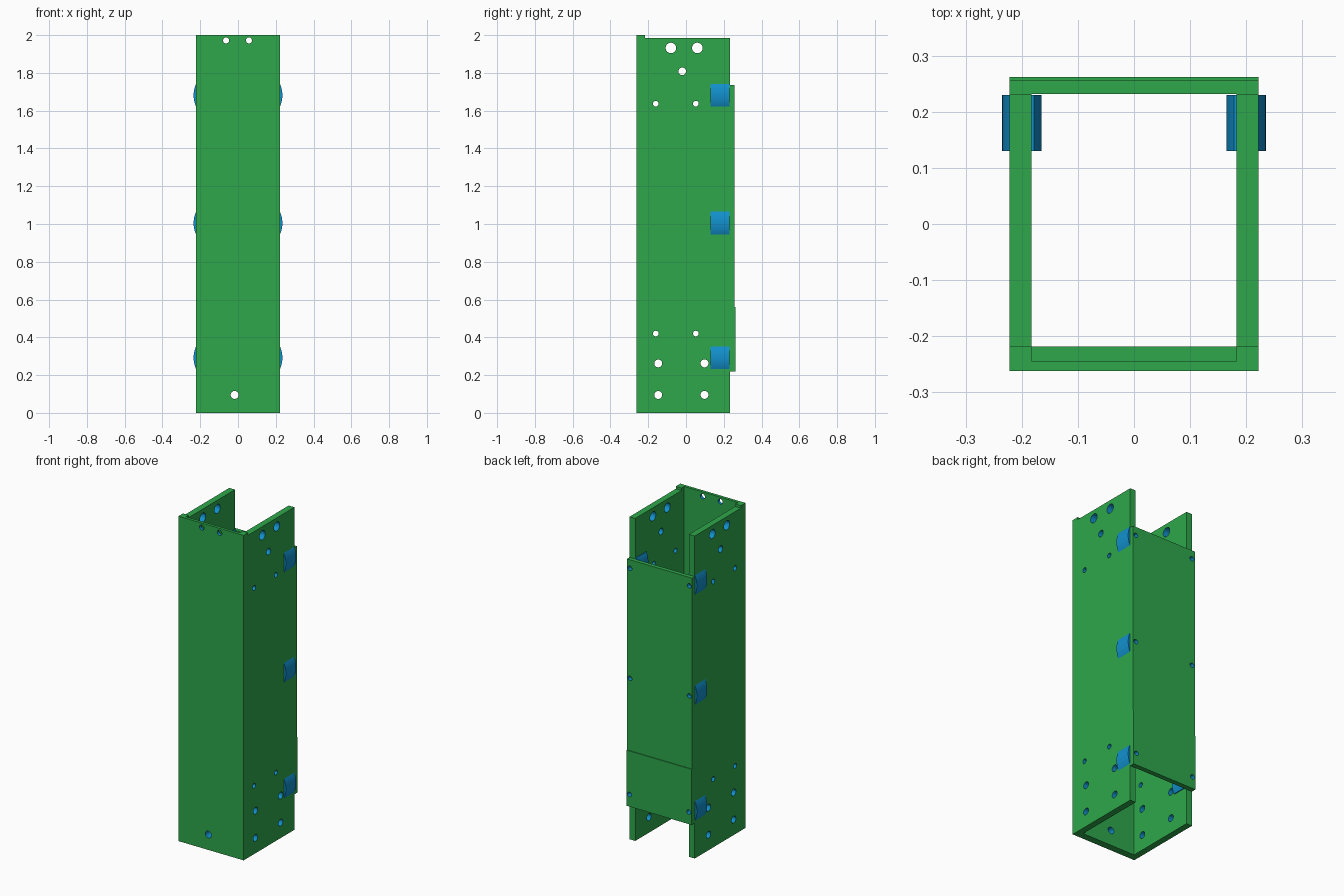
import bpy, bmesh, math
from mathutils import Matrix, Vector

cube = bpy.data.objects.get("Cube")
if cube:
    bpy.data.objects.remove(cube, do_unlink=True)


def material(name, rgb):
    m = bpy.data.materials.new(name)
    m.use_nodes = True
    m.diffuse_color = (*rgb, 1)
    m.node_tree.nodes["Principled BSDF"].inputs["Base Color"].default_value = (*rgb, 1)
    return m


GREEN = material("green", (0.027, 0.39, 0.07))
BLUE = material("blue", (0.006, 0.28, 0.61))


def finish(name, bm, mat):
    bmesh.ops.recalc_face_normals(bm, faces=bm.faces)
    mesh = bpy.data.meshes.new(name)
    bm.to_mesh(mesh)
    bm.free()
    mesh.materials.append(mat)
    ob = bpy.data.objects.new(name, mesh)
    bpy.context.scene.collection.objects.link(ob)
    return ob


def prism(name, points, vector, mat=GREEN):
    """Extrude a closed outline along a vector."""
    bm = bmesh.new()
    face = bm.faces.new([bm.verts.new(p) for p in points])
    new = bmesh.ops.extrude_face_region(bm, geom=[face])["geom"]
    verts = [v for v in new if isinstance(v, bmesh.types.BMVert)]
    bmesh.ops.translate(bm, verts=verts, vec=vector)
    return finish(name, bm, mat)


def box(name, x, y, z):
    outline = [(x[0], y[0], z[0]), (x[1], y[0], z[0]), (x[1], y[1], z[0]), (x[0], y[1], z[0])]
    return prism(name, outline, (0, 0, z[1] - z[0]))


def drill(ob, axis, holes):
    """Cut round holes, given as centre and radius, lined with blue."""
    bm = bmesh.new()
    for centre, radius in holes:
        turn = Vector(axis).to_track_quat("Z", "Y").to_matrix().to_4x4()
        bmesh.ops.create_cone(bm, cap_ends=True, segments=24, radius1=radius, radius2=radius,
                              depth=0.2, matrix=Matrix.Translation(centre) @ turn)
    cutter = finish("hole_cutter", bm, BLUE)
    cutter.hide_render = True
    mod = ob.modifiers.new("holes", "BOOLEAN")
    mod.operation = "DIFFERENCE"
    mod.solver = "EXACT"
    mod.material_mode = "TRANSFER"
    mod.object = cutter
    bpy.context.view_layer.objects.active = ob
    bpy.ops.object.modifier_apply(modifier=mod.name)
    bpy.data.objects.remove(cutter, do_unlink=True)


W, INNER = 0.222, 0.183            # outer and inner half width
FRONT, STEP, JOIN = -0.262, -0.244, -0.218
REAR, SPLIT = 0.232, 0.56
FIXINGS = (0.292, 1.005, 1.682)    # heights of the insert rows

# Front panel with thick corner posts and a thicker lower half
front = prism("front_panel", [
    (-W, FRONT, 0), (W, FRONT, 0), (W, JOIN, 0), (INNER, JOIN, 0),
    (INNER, STEP, 0), (-INNER, STEP, 0), (-INNER, JOIN, 0), (-W, JOIN, 0)], (0, 0, 2))
backing = box("front_lower_backing", (-INNER, INNER), (STEP, JOIN), (0, SPLIT))
low_hole = ((-0.018, FRONT, 0.095), 0.021)
drill(front, (0, 1, 0), [low_hole] + [((x, FRONT, 1.972), 0.016) for x in (-0.063, 0.058)])
drill(backing, (0, 1, 0), [low_hole])

# Side panels with matching hole patterns: y pair, height, radius
ROWS = [((-0.08, 0.06), 1.932, 0.028), ((-0.02,), 1.808, 0.02),
        ((-0.16, 0.052), 1.637, 0.015), ((-0.16, 0.052), 0.42, 0.015),
        ((-0.147, 0.098), 0.262, 0.021), ((-0.147, 0.098), 0.095, 0.021)]
for side, s in (("left", 1), ("right", -1)):
    wall = box(side + "_side_panel", sorted((s * INNER, s * W)), (JOIN, REAR), (0, 1.985))
    drill(wall, (1, 0, 0), [((s * 0.2, y, z), r) for ys, z, r in ROWS for y in ys])

    # Lens-shaped inserts swelling through both faces of the wall
    for i, z in enumerate(FIXINGS):
        outline = []
        for d in (1, -1):
            for k in range(-8, 9):
                h = d * k * 0.06 / 8
                bulge = math.sqrt(0.145 ** 2 - h * h) - 0.11
                outline.append((s * 0.2 + d * bulge, 0.13, z + h))
        insert = prism(f"{side}_insert_{i + 1}", outline, (0, 0.1, 0), BLUE)
        bpy.ops.object.select_all(action="DESELECT")
        insert.select_set(True)
        bpy.context.view_layer.objects.active = insert
        bpy.ops.object.shade_smooth_by_angle(angle=math.radians(20))

# Back cover in two lengths, with screw holes over the inserts
for name, depth, span in (("lower", 0.262, (0.218, SPLIT)), ("upper", 0.257, (SPLIT, 1.735))):
    cover = box(name + "_back_cover", (-W, W), (REAR, depth), span)
    drill(cover, (0, 1, 0), [((x, 0.25, z), 0.014) for x in (-0.202, 0.202)
                             for z in FIXINGS if span[0] < z < span[1]])
